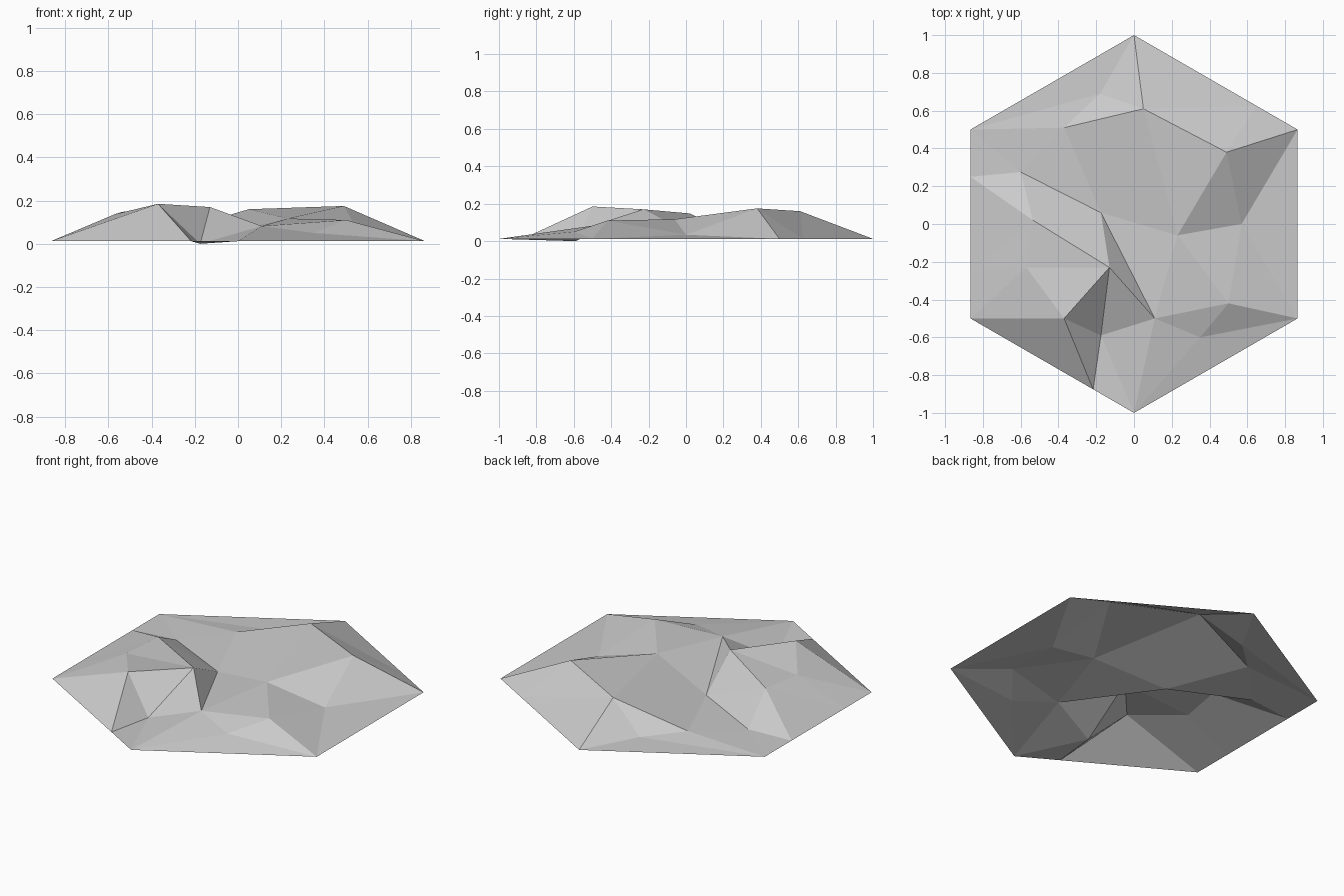
import bpy
import math
from mathutils import Vector
from mathutils.geometry import delaunay_2d_cdt

cube = bpy.data.objects.get("Cube")
if cube:
    bpy.data.objects.remove(cube, do_unlink=True)

RIM = 0.012

# Hexagonal rim: corners, each side with points at its quarters
corner_names = ["northeast", "north", "northwest", "southwest", "south", "southeast"]
corners = [Vector((math.cos(math.radians(30 + 60 * i)),
                   math.sin(math.radians(30 + 60 * i)), RIM)) for i in range(6)]
points = {}
for i, name in enumerate(corner_names):
    for step, suffix in enumerate(["", "_first", "_mid", "_last"]):
        points[name + suffix] = corners[i].lerp(corners[(i + 1) % 6], step / 4)
rim = list(points)

# Peaks, saddles and hollows inside the rim
points.update(
    back_peak=Vector((0.05, 0.61, 0.16)),
    tall_peak=Vector((0.49, 0.38, 0.175)),
    saddle=Vector((0.23, -0.06, 0.117)),
    east_hollow=Vector((0.57, 0.0, 0.034)),
    east_peak=Vector((0.50, -0.42, 0.11)),
    south_slope=Vector((0.35, -0.60, 0.05)),
    south_knoll=Vector((0.11, -0.50, 0.082)),
    gully=Vector((-0.175, -0.59, 0.0)),
    cliff_top=Vector((-0.13, -0.23, 0.17)),
    cliff_peak=Vector((-0.37, -0.50, 0.185)),
    west_shelf=Vector((-0.57, -0.23, 0.137)),
    west_peak=Vector((-0.535, 0.02, 0.148)),
    valley_mouth=Vector((-0.60, 0.275, 0.018)),
    valley_head=Vector((-0.175, 0.06, 0.024)),
    back_hollow=Vector((-0.37, 0.51, 0.035)),
    back_foot=Vector((-0.18, 0.69, 0.018)),
)
names = list(points)
index = {name: i for i, name in enumerate(names)}
edges = []


def crease(*path):
    """Add a fold line running from point to point."""
    edges.extend((index[a], index[b]) for a, b in zip(path, path[1:]))


# Outline
crease(*rim, rim[0])

# Back ridge and its slopes
crease("north", "back_peak", "tall_peak", "northeast")
crease("tall_peak", "northeast_first", "back_peak", "saddle")
crease("north", "back_foot", "back_hollow", "back_peak", "back_foot", "northwest")

# Eastern hills
crease("northeast", "east_hollow", "southeast", "east_peak", "east_hollow")
crease("east_hollow", "tall_peak", "saddle", "east_hollow")
crease("saddle", "east_peak", "south_knoll", "saddle", "valley_head")
crease("east_peak", "south_slope", "south_knoll", "south", "south_slope")
crease("southeast", "south_slope", "south_first")

# Valley
crease("northwest", "back_hollow", "valley_mouth", "northwest")
crease("valley_mouth", "valley_head", "back_hollow")
crease("back_peak", "valley_head", "south_knoll", "cliff_top", "valley_head")
crease("northwest_first", "valley_mouth", "west_peak", "valley_head")

# Western hill and gully
crease("northwest_first", "west_peak", "northwest_last", "west_shelf", "west_peak")
crease("west_peak", "cliff_top", "west_shelf", "cliff_peak", "cliff_top", "gully")
crease("west_shelf", "southwest", "cliff_peak", "southwest_last", "gully")
crease("cliff_peak", "gully", "south_knoll")
crease("gully", "south")

# Triangulate the plan between the creases, then lift it to its heights
plan = [points[name].to_2d() for name in names]
flat, _, faces, sources, _, _ = delaunay_2d_cdt(plan, edges, [], 0, 1e-5)
verts = [(p.x, p.y, points[names[source[0]]].z if source else RIM)
         for p, source in zip(flat, sources)]


def area(face):
    a, b, c = (Vector(flat[i]) for i in face)
    return abs((b - a).cross(c - a)) / 2


# Leave out slivers along the straight rim
faces = [face for face in faces if area(face) > 1e-4]

mesh = bpy.data.meshes.new("terrain_tile")
mesh.from_pydata(verts, [], faces)
mesh.update()
tile = bpy.data.objects.new("terrain_tile", mesh)
bpy.context.collection.objects.link(tile)

# Plain grey stone
stone = bpy.data.materials.new("stone_grey")
stone.use_nodes = True
grey = (0.6, 0.6, 0.6, 1)
stone.diffuse_color = grey
stone.node_tree.nodes["Principled BSDF"].inputs["Base Color"].default_value = grey
mesh.materials.append(stone)
